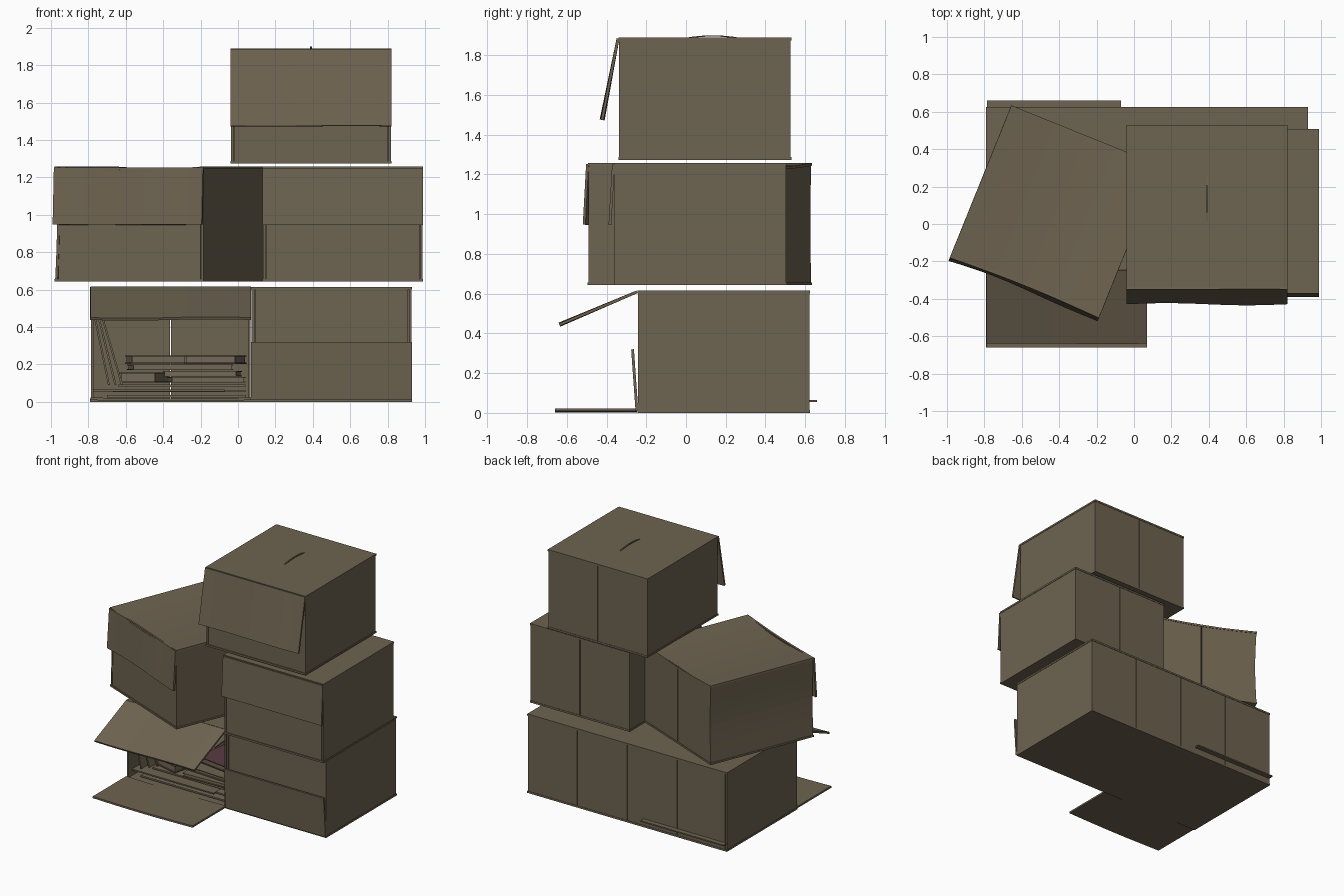
import bpy, bmesh, math, random
from mathutils import Matrix, Vector

if "Cube" in bpy.data.objects:
    bpy.data.objects.remove(bpy.data.objects["Cube"])

random.seed(4)
W, D, H, T = 0.86, 0.87, 0.615, 0.014   # carton width, depth, height, board thickness


def material(name, rgb):
    m = bpy.data.materials.new(name)
    m.diffuse_color = (*rgb, 1)
    m.use_nodes = True
    m.node_tree.nodes["Principled BSDF"].inputs["Base Color"].default_value = m.diffuse_color
    return m


CARD = material("cardboard", (0.155, 0.125, 0.08))
PAPER = material("aged_paper", (0.17, 0.14, 0.095))
PURPLE = material("plum_cover", (0.10, 0.045, 0.055))


def sheet(name, o, u, v, frame, bow_u=0.0, bow_v=0.0, curl=0.0, thick=T, mat=CARD):
    """Board from corner o along u and v, optionally bowed along its normal."""
    o, u, v = Vector(o), Vector(u), Vector(v)
    n = u.cross(v).normalized()
    nu = 10 if bow_u or curl else 1
    nv = 8 if bow_v else 1
    bm = bmesh.new()
    rows = []
    for j in range(nv + 1):
        row = []
        for i in range(nu + 1):
            s, t = i / nu, j / nv
            off = bow_u * math.sin(math.pi * s) + bow_v * math.sin(math.pi * t)
            off += curl * t * math.sin(2 * math.pi * s)
            row.append(bm.verts.new(o + u * s + v * t + n * off))
        rows.append(row)
    for j in range(nv):
        for i in range(nu):
            bm.faces.new((rows[j][i], rows[j][i + 1], rows[j + 1][i + 1], rows[j + 1][i]))
    me = bpy.data.meshes.new(name)
    bm.to_mesh(me)
    bm.free()
    ob = bpy.data.objects.new(name, me)
    bpy.context.collection.objects.link(ob)
    ob.matrix_world = frame
    me.materials.append(mat)
    mod = ob.modifiers.new("board", 'SOLIDIFY')
    mod.thickness, mod.offset = thick, 0
    return ob


def carton(name, x, y, z, angle=0, front=True, sag=0.0, side_bow=0.0):
    """Hollow carton: lid, base, walls, a split back and an optional front."""
    f = Matrix.Translation((x, y, z)) @ Matrix.Rotation(math.radians(angle), 4, 'Z')
    w, d, e = W / 2, D / 2, T / 2
    sheet(name + "_base", (-w, -d, e), (W, 0, 0), (0, D, 0), f)
    sheet(name + "_lid", (-w, -d, H - e), (W, 0, 0), (0, D, 0), f, bow_u=-sag)
    for sx, side in ((-1, "left"), (1, "right")):
        sheet(f"{name}_{side}_wall", (sx * (w - e - 0.003), -d + 0.004, T),
              (0, D - 0.008, 0), (0, 0, H - 2 * T), f, bow_v=side_bow if sx < 0 else 0)
        sheet(f"{name}_{side}_back_flap", (sx * 0.003, d - e - 0.003, T),
              (sx * (w - T - 0.006), 0, 0), (0, 0, H - 2 * T), f)
    if front:
        sheet(name + "_front", (-w + 0.02, -d + 0.014, T), (W - 0.04, 0, 0),
              (0, 0, H - 2 * T), f)
    return f


def flap(name, f, hinge_z, out, rise, **kw):
    """Outer front flap hinged at the carton's front edge."""
    sheet(name, (-W / 2, -D / 2 - 0.002, hinge_z), (W, 0, 0), (0, -out, rise), f, **kw)


# Bottom left carton, lying open at the front
f = carton("open_carton", -0.36, 0.19, 0.0, front=False)
flap("open_carton_top_flap", f, H - 0.006, 0.39, -0.165, curl=0.004)
flap("open_carton_bottom_flap", f, 0.016, 0.412, 0.0, bow_u=0.006)

# Bottom right carton, lower flap standing up
f = carton("lower_right_carton", 0.50, 0.19, 0.0)
flap("lower_right_flap", f, 0.01, 0.022, 0.31)

# Middle cartons, top flaps hanging down
f = carton("middle_right_carton", 0.56, 0.072, 0.643)
flap("middle_right_flap", f, H - 0.008, 0.018, -0.305)
f = carton("turned_carton", -0.42, 0.07, 0.643, angle=-22, sag=0.018, side_bow=0.01)
flap("turned_carton_flap", f, H - 0.006, 0.018, -0.305, bow_u=0.012, curl=0.006)

# Top carton with a wide loose flap and a raised tape seam
f = carton("top_carton", 0.39, 0.095, 1.273)
flap("top_carton_flap", f, H - 0.004, 0.08, -0.41, curl=0.006)
sheet("lid_seam", (-0.005, -0.08, H), (0.01, 0, 0), (0, 0.24, 0), f, bow_v=0.009, thick=0.006)

# Loose boards lying in the open carton, lowest one poking out at the back
I = Matrix.Identity(4)
sheet("poking_board", (-0.785, -0.20, 0.06), (0.715, 0, 0), (0, 0.86, 0), I, thick=0.01)
for k in range(3):
    sheet(f"floor_board_{k}", (-0.70 + 0.03 * k, -0.2 + 0.03 * k, 0.03 + 0.028 * k),
          (0.74 - 0.03 * k, 0, 0), (0, 0.65, 0), I, thick=0.012, mat=PAPER)


def book(name, x, y, z, w, d, h, turn, cover):
    """Two covers around a slightly smaller page block."""
    b = Matrix.Translation((x, y, z)) @ Matrix.Rotation(math.radians(turn), 4, 'Z')
    for zz, tag in ((0.003, "lower"), (h - 0.003, "upper")):
        sheet(f"{name}_{tag}_cover", (-w / 2, -d / 2, zz), (w, 0, 0), (0, d, 0), b,
              thick=0.006, mat=cover)
    sheet(name + "_pages", (-w / 2 + 0.008, -d / 2 + 0.008, h / 2), (w - 0.016, 0, 0),
          (0, d - 0.016, 0), b, thick=h - 0.012, mat=PAPER)


# Books stacked on the boards
book("wide_book_right", -0.17, 0.10, 0.102, 0.40, 0.52, 0.03, 2, CARD)
book("small_book_left", -0.50, 0.02, 0.102, 0.20, 0.30, 0.055, -14, CARD)
book("middle_book", -0.19, 0.12, 0.135, 0.40, 0.48, 0.03, -3, CARD)
book("upper_book", -0.31, 0.18, 0.17, 0.54, 0.40, 0.03, 4, CARD)
book("plum_book", -0.12, 0.10, 0.203, 0.28, 0.40, 0.045, -8, PURPLE)
book("far_book", -0.44, 0.25, 0.203, 0.30, 0.30, 0.045, 6, CARD)

# Boards leaning on the left wall
for k in range(3):
    x = -0.69 + 0.035 * k
    sheet(f"leaning_board_{k}", (x, -0.21 + 0.05 * k, 0.09), (0, 0.62 - 0.1 * k, 0),
          (-0.765 + 0.02 * k - x, 0, 0.36), I, thick=0.01, mat=PAPER)
